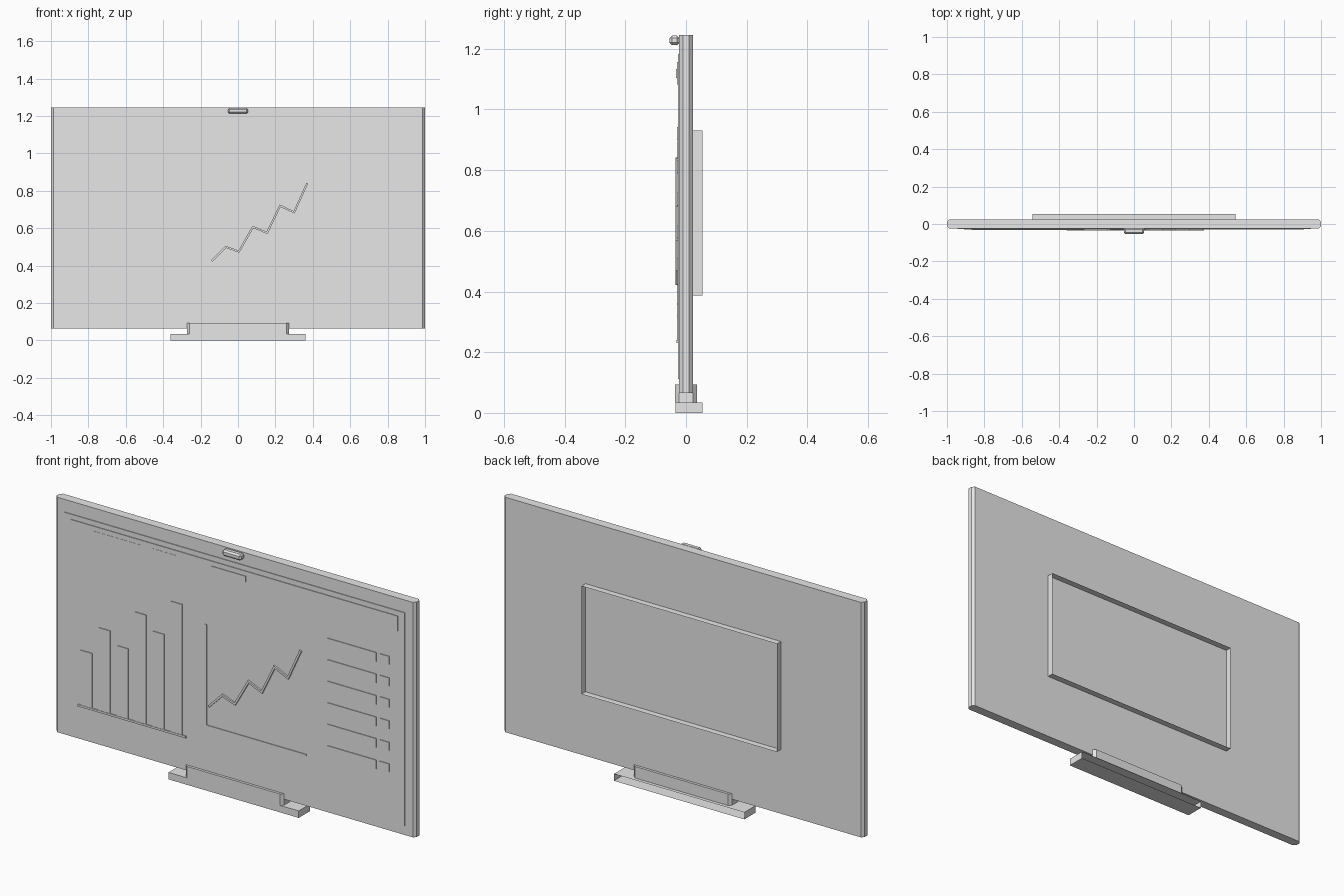
import bpy, bmesh, math
from mathutils import Vector

if "Cube" in bpy.data.objects:
    bpy.data.objects.remove(bpy.data.objects["Cube"])

grey = bpy.data.materials.new("light_grey")
grey.diffuse_color = (0.8, 0.8, 0.8, 1)
grey.use_nodes = True
grey.node_tree.nodes["Principled BSDF"].inputs["Base Color"].default_value = grey.diffuse_color


def box(name, x, y, z, bevel=0, axis=None, open_back=False):
    """Box from (min, max) ranges; chamfers all edges or only those along an axis."""
    bm = bmesh.new()
    bmesh.ops.create_cube(bm, size=1)
    for v in bm.verts:
        v.co = Vector([r[0] + (c + 0.5) * (r[1] - r[0]) for r, c in zip((x, y, z), v.co)])
    if bevel:
        edges = [e for e in bm.edges if axis is None
                 or abs((e.verts[0].co - e.verts[1].co).normalized()[axis]) > 0.9]
        bmesh.ops.bevel(bm, geom=edges, offset=bevel, segments=1,
                        profile=0.5, affect='EDGES')
    bmesh.ops.recalc_face_normals(bm, faces=bm.faces)
    if open_back:
        back = [f for f in bm.faces if f.normal.y > 0.9]
        bmesh.ops.delete(bm, geom=back, context='FACES')
    return finish(name, bm)


def finish(name, bm):
    mesh = bpy.data.meshes.new(name)
    bm.to_mesh(mesh)
    bm.free()
    mesh.materials.append(grey)
    ob = bpy.data.objects.new(name, mesh)
    bpy.context.collection.objects.link(ob)
    return ob


FRONT = -0.023      # front of the panel
GLASS = -0.0265     # front of the screen
PLATE = -0.030      # front of the raised display items


def plate(name, x0, x1, z0, z1, extra=0):
    box(name, (x0, x1), (PLATE - extra, GLASS + 0.001), (z0, z1))


# Panel, open rear housing, stand and camera
box("panel", (-1, 1), (FRONT, 0.023), (0.065, 1.245), 0.0125, 2)
box("rear_housing", (-0.543, 0.543), (0.0225, 0.0545), (0.387, 0.93), open_back=True)
box("stand_base", (-0.362, 0.362), (-0.035, 0.0545), (0, 0.035), open_back=True)
box("stand_clamp", (-0.272, 0.272), (-0.036, 0.036), (0.035, 0.093), 0.013, 2)
box("camera", (-0.053, 0.053), (-0.0545, -0.0215), (1.212, 1.243), 0.008)

# Screen and header bar
box("screen", (-0.945, 0.945), (GLASS, -0.022), (0.112, 1.182))
plate("header_bar", -0.908, 0.908, 1.082, 1.157)
for i, (x0, x1, d) in enumerate(((-0.784, -0.512, 0.001), (-0.457, -0.318, 0.001),
                                 (-0.129, 0.065, 0.003))):
    plate(f"header_item_{i + 1}", x0, x1, 1.103, 1.133, d)

# Bar chart
plate("bar_chart_axis", -0.868, -0.268, 0.23, 0.24, 0.002)
for i, top in enumerate((0.515, 0.655, 0.592, 0.788, 0.718, 0.895)):
    x0 = -0.853 + 0.1 * i
    plate(f"chart_bar_{i + 1}", x0, x0 + 0.063, 0.24, top)

# Line chart axes
plate("line_chart_upright", -0.163, -0.155, 0.318, 0.83)
plate("line_chart_axis", -0.155, 0.4, 0.318, 0.326)

# Line chart stroke: mitred ribbon
pts = [Vector(p) for p in ((-0.14, 0.425), (-0.065, 0.5), (0.005, 0.475), (0.08, 0.607),
                           (0.155, 0.575), (0.225, 0.72), (0.3, 0.685), (0.37, 0.84))]
bm = bmesh.new()
rings = []
for i, p in enumerate(pts):
    a = (p - pts[i - 1]).normalized() if i else (pts[1] - p).normalized()
    b = (pts[i + 1] - p).normalized() if i < len(pts) - 1 else a
    t = (a + b).normalized()
    n = Vector((-t.y, t.x)) * 0.005 / t.dot(a)
    rings.append([bm.verts.new((p.x + s * n.x, y, p.y + s * n.y))
                  for s, y in ((1, -0.035), (-1, -0.035), (-1, -0.026), (1, -0.026))])
for r, q in zip(rings, rings[1:]):
    for k in range(4):
        bm.faces.new((r[k], r[(k + 1) % 4], q[(k + 1) % 4], q[k]))
bm.faces.new(rings[0])
bm.faces.new(rings[-1])
bmesh.ops.recalc_face_normals(bm, faces=bm.faces)
finish("trend_line", bm)

# Table of six rows, each with a wide and a small cell
for i in range(6):
    top = 0.942 - 0.108 * i
    plate(f"table_wide_cell_{i + 1}", 0.516, 0.788, top - 0.045, top)
    plate(f"table_small_cell_{i + 1}", 0.804, 0.86, top - 0.042, top)
